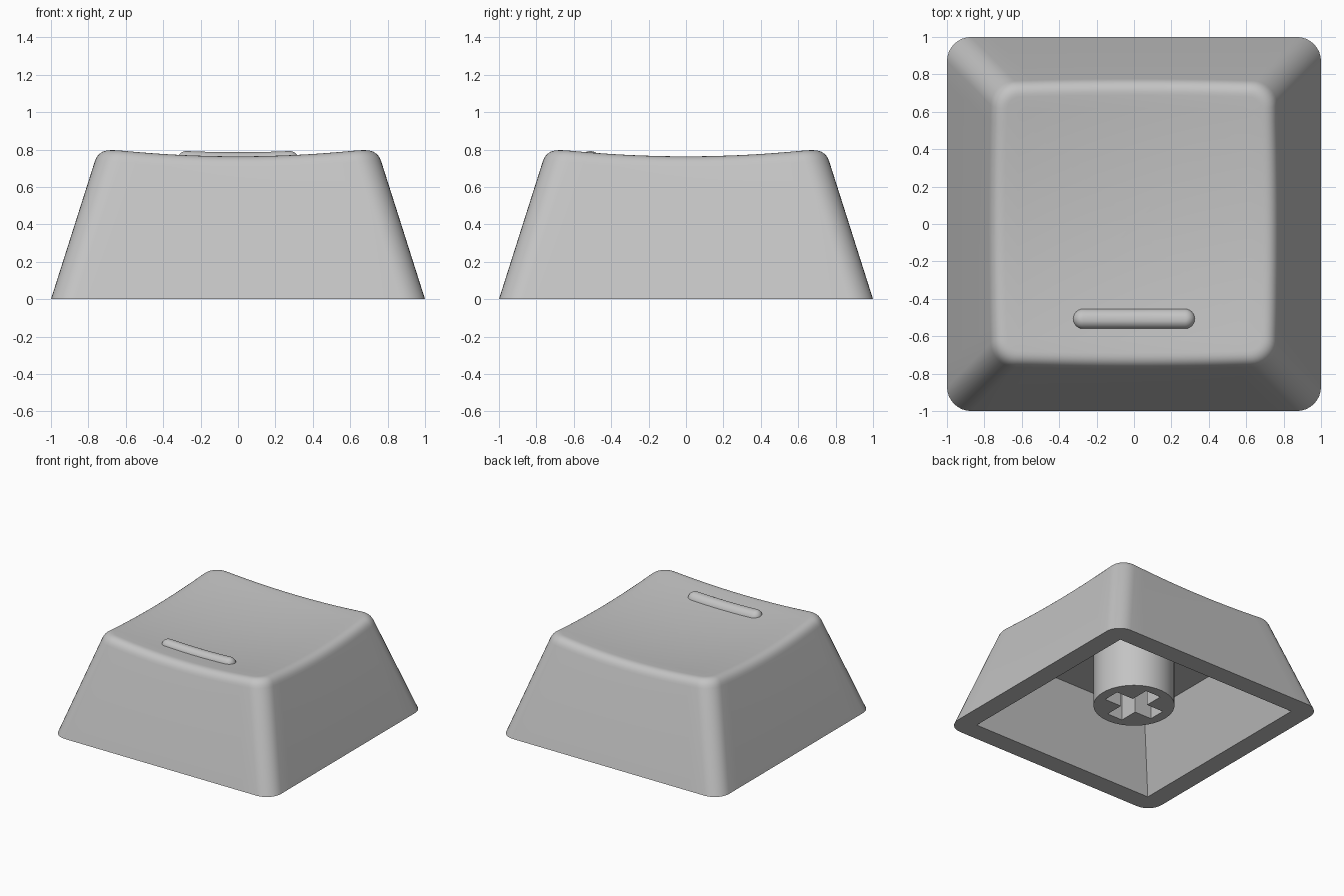
import bpy, bmesh, math

if "Cube" in bpy.data.objects:
    bpy.data.objects.remove(bpy.data.objects["Cube"])

grey = bpy.data.materials.new("plain grey")
grey.diffuse_color = (0.55, 0.55, 0.55, 1)
grey.use_nodes = True
grey.node_tree.nodes["Principled BSDF"].inputs["Base Color"].default_value = grey.diffuse_color


def dish(x, y):
    """Height of the spherical hollow on top."""
    return 0.724 + (x * x + y * y) / 12.2


def make(name, bm, smooth=True):
    bmesh.ops.recalc_face_normals(bm, faces=bm.faces)
    me = bpy.data.meshes.new(name)
    bm.to_mesh(me)
    bm.free()
    ob = bpy.data.objects.new(name, me)
    bpy.context.collection.objects.link(ob)
    me.materials.append(grey)
    if smooth:
        bpy.ops.object.select_all(action='DESELECT')
        ob.select_set(True)
        bpy.context.view_layer.objects.active = ob
        bpy.ops.object.shade_smooth_by_angle(angle=math.radians(35))
    return ob


def loft(rings, centre=None):
    """Skin a stack of closed rings; close the first flat and the last with a fan."""
    bm = bmesh.new()
    rows = [[bm.verts.new(p) for p in r] for r in rings]
    n = len(rows[0])
    for a, b in zip(rows, rows[1:]):
        for i in range(n):
            j = (i + 1) % n
            bm.faces.new((a[i], a[j], b[j], b[i]))
    bm.faces.new(rows[0])
    if centre:
        c = bm.verts.new(centre)
        for i in range(n):
            bm.faces.new((rows[-1][i], rows[-1][(i + 1) % n], c))
    else:
        bm.faces.new(rows[-1])
    return bm


def cut(target, cutter):
    cutter.hide_render = True
    cutter.hide_viewport = True
    mod = target.modifiers.new("cut", 'BOOLEAN')
    mod.object = cutter
    mod.operation = 'DIFFERENCE'
    mod.solver = 'EXACT'


# Rounded square outline, described by corner direction and arc direction
ARC, SIDE = 8, 14
plan = []
for q in range(4):
    a0 = q * math.pi / 2
    corner = [(1, 1), (-1, 1), (-1, -1), (1, -1)]
    for k in range(ARC + 1):
        a = a0 + k / ARC * math.pi / 2
        plan.append((corner[q], (math.cos(a), math.sin(a)), None, 0))
    end = (math.cos(a0 + math.pi / 2), math.sin(a0 + math.pi / 2))
    for k in range(1, SIDE):
        plan.append((corner[q], end, corner[(q + 1) % 4], k / SIDE))


def outline(item, half, r):
    c, d, c2, t = item
    x, y = c[0] * (half - r) + d[0] * r, c[1] * (half - r) + d[1] * r
    if c2:
        x += (c2[0] - c[0]) * (half - r) * t
        y += (c2[1] - c[1]) * (half - r) * t
    return x, y


# Cap body: tapered walls, rolled upper edge, hollowed top
SLOPE, RAD, ROLL = 0.318, 0.13, 0.066


def wall(item, z):
    return (*outline(item, 1 - SLOPE * z, RAD), z)


STEPS = 7
rings = [[wall(it, 0) for it in plan]]
rings += [[] for _ in range(STEPS + 1)]
for it in plan:
    h = 0.78
    for _ in range(12):
        h = dish(*wall(it, h)[:2])
    a, b = wall(it, h - ROLL), wall(it, h)
    x, y = outline(it, 1 - SLOPE * h - ROLL, RAD - ROLL)
    c = (x, y, dish(x, y))
    for s in range(STEPS + 1):
        t = s / STEPS
        rings[1 + s].append(tuple((1 - t) ** 2 * p + 2 * t * (1 - t) * m + t * t * e
                                  for p, m, e in zip(a, b, c)))
edge = rings[-1]
for k in (0.9, 0.78, 0.65, 0.5, 0.35, 0.2, 0.08):
    rings.append([(x * k, y * k, dish(x * k, y * k)) for x, y, _ in edge])
cap = make("cap_body", loft(rings, (0, 0, dish(0, 0))))

# Hollow underside with sharp corners
square = [(1, 1), (-1, 1), (-1, -1), (1, -1)]
levels = [(0.859, -0.05), (0.64, 0.55)]
hollow = make("hollow_cutter",
              loft([[(x * s, y * s, z) for x, y in square] for s, z in levels]), False)
cut(cap, hollow)

# Stem with cross-shaped socket
N = 64
circle = [(0.305 * math.cos(2 * math.pi * i / N), 0.305 * math.sin(2 * math.pi * i / N))
          for i in range(N)]
stem = make("stem", loft([[(x, y, z) for x, y in circle] for z in (0.111, 0.56)]))
L, W = 0.225, 0.07
cross = []
for q in range(4):
    co, si = round(math.cos(q * math.pi / 2)), round(math.sin(q * math.pi / 2))
    for x, y in ((L, -W), (L, W), (W, W)):
        cross.append((x * co - y * si, x * si + y * co))
socket = make("socket_cutter", loft([[(x, y, z) for x, y in cross] for z in (0.05, 0.5)]), False)
cut(stem, socket)

# Raised finger bar that follows the hollow
BR, BL, BY = 0.055, 0.272, -0.507
rings = []
for s in range(7):
    a = s / 7 * math.pi / 2
    r, lift = BR * math.cos(a), BR * math.sin(a) - 0.014
    pts = []
    for side in (1, -1):
        for k in range(13):
            b = (k / 12 - 0.5) * math.pi
            pts.append((side * (BL + r * math.cos(b)), BY + side * r * math.sin(b)))
        for k in range(1, 12):
            pts.append((side * BL * (1 - 2 * k / 12), BY + side * r))
    rings.append([(x, y, dish(x, y) + lift) for x, y in pts])
# Close the crest with a strip of quads between the two long sides
bm = loft(rings)
bm.faces.ensure_lookup_table()
crest = bm.faces[-1]
v = list(crest.verts)
bmesh.ops.delete(bm, geom=[crest], context='FACES_ONLY')
right, left = v[:13], v[24:37]
top = [right[12]] + v[13:24] + [left[0]]
low = [right[0]] + v[37:48][::-1] + [left[12]]
for i in range(12):
    bm.faces.new((top[i], top[i + 1], low[i + 1], low[i]))
bm.faces.new(right)
bm.faces.new(left)
make("finger_bar", bm)
